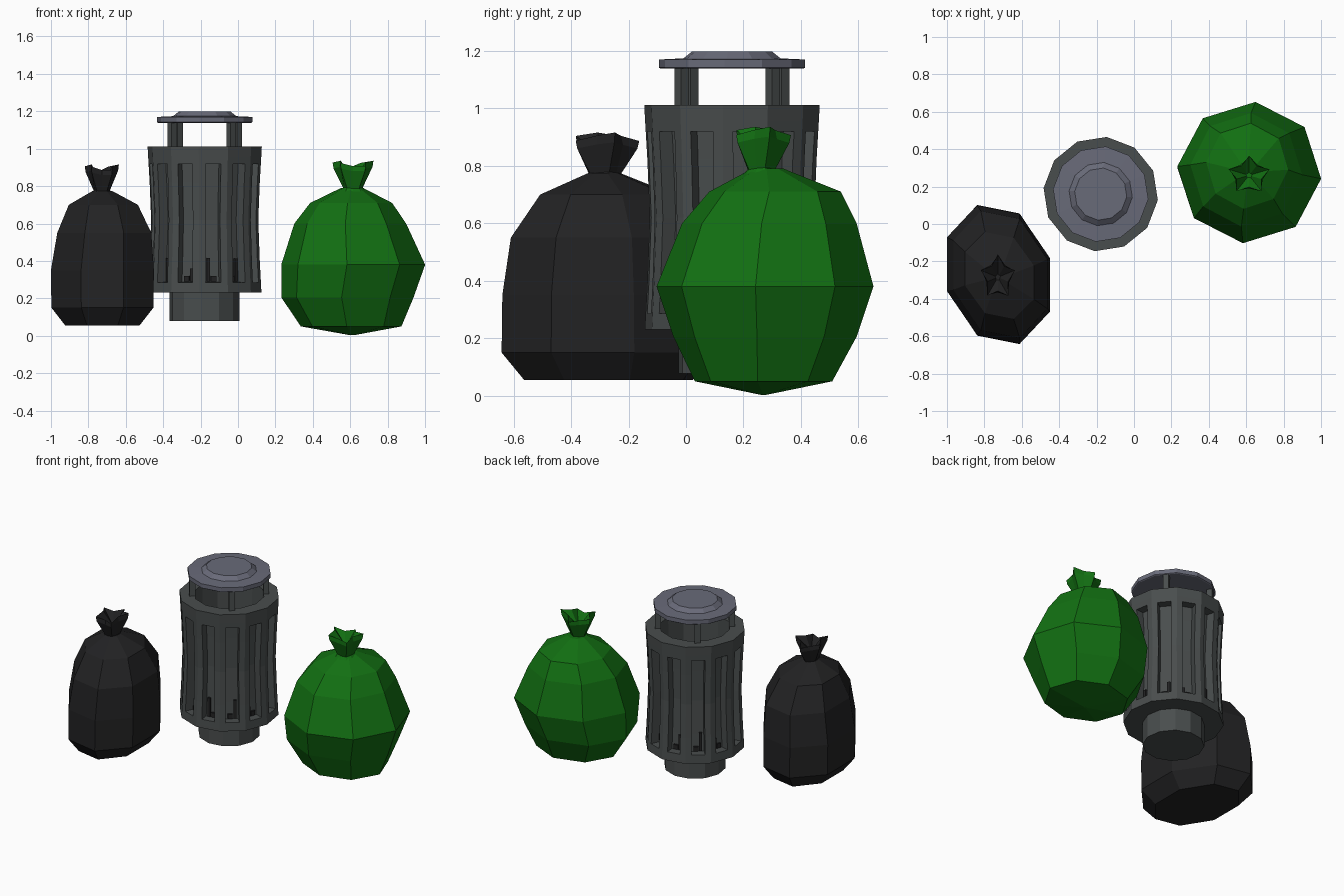
import bpy, bmesh, math, random
from mathutils import Matrix, Vector

random.seed(4)
old = bpy.data.objects.get("Cube")
if old:
    bpy.data.objects.remove(old, do_unlink=True)


def material(name, color):
    m = bpy.data.materials.new(name)
    m.use_nodes = True
    m.diffuse_color = (*color, 1)
    m.node_tree.nodes["Principled BSDF"].inputs["Base Color"].default_value = (*color, 1)
    return m


BIN = material("dark grey metal", (0.066, 0.074, 0.074))
LID = material("blue grey metal", (0.14, 0.145, 0.19))
GREEN = material("green plastic", (0.006, 0.16, 0.006))
BLACK = material("black plastic", (0.016, 0.016, 0.017))


def finish(name, bm, mat):
    mesh = bpy.data.meshes.new(name)
    bm.to_mesh(mesh)
    bm.free()
    mesh.materials.append(mat)
    obj = bpy.data.objects.new(name, mesh)
    bpy.context.collection.objects.link(obj)
    return obj


def loft(rings, sides, turn, shear=0.0, folds=None):
    """Join rings of (z, centre x, centre y, radius x, radius y); returns bmesh and face rows."""
    bm = bmesh.new()
    loops = []
    for r, (z, cx, cy, rx, ry) in enumerate(rings):
        loop = []
        for i in range(sides):
            a = math.radians(turn) + math.tau * i / sides
            k = folds[r] if folds and i % 2 else 1.0
            x, y = rx * k * math.cos(a), ry * k * math.sin(a)
            lift = (1 - folds[r]) * 0.04 * math.sin(2 * a + 1) if folds else 0
            loop.append(bm.verts.new((cx + x, cy + y - shear * x, z + lift)))
        loops.append(loop)
    rows = []
    for lo, hi in zip(loops, loops[1:]):
        rows.append([bm.faces.new((lo[i], lo[(i + 1) % sides], hi[(i + 1) % sides], hi[i]))
                     for i in range(sides)])
    bm.faces.new(loops[0][::-1])
    bm.faces.new(loops[-1])
    bm.normal_update()
    return bm, rows


# Litter bin, twelve-sided
CX, CY, SIDES, TURN = -0.178, 0.16, 12, -6


def turned(name, profile, mat):
    bm, _ = loft([(z, CX, CY, r, r) for r, z in profile], SIDES, TURN)
    return finish(name, bm, mat)


# Waisted body with open top and a recessed slot in each side
body_profile = [(0.305, 0.23), (0.304, 0.25), (0.296, 0.4), (0.288, 0.62), (0.296, 0.82),
                (0.304, 0.955), (0.307, 1.012), (0.215, 1.012), (0.205, 0.3)]
bm, rows = loft([(z, CX, CY, r, r) for r, z in body_profile], SIDES, TURN)
for i in range(SIDES):
    column = [row[i] for row in rows[1:5]]
    bmesh.ops.inset_region(bm, faces=column, thickness=0.036, use_even_offset=True)
    bmesh.ops.inset_region(bm, faces=column, thickness=0.003, depth=-0.055, use_even_offset=True)
finish("bin_body", bm, BIN)

turned("bin_foot", [(0.188, 0.078), (0.188, 0.24)], BIN)
turned("bin_lid", [(0.25, 1.138), (0.256, 1.142), (0.256, 1.17), (0.17, 1.174),
                   (0.14, 1.198)], LID)


def box(bm, angle, radius, z0, z1, depth, width, shift=0.0):
    mat = (Matrix.Translation((CX, CY, 0)) @ Matrix.Rotation(angle, 4, 'Z')
           @ Matrix.Translation((radius, shift, (z0 + z1) / 2))
           @ Matrix.Diagonal((depth, width, z1 - z0, 1)))
    bmesh.ops.create_cube(bm, size=1, matrix=mat)


# Four posts that carry the lid
bm = bmesh.new()
for k in range(4):
    box(bm, math.radians(39 + 90 * k), 0.225, 0.99, 1.14, 0.036, 0.036)
finish("lid_posts", bm, BIN)

# Torn liner scraps that show low in the slots
bm = bmesh.new()
for k in range(SIDES):
    a = math.radians(TURN + 15) + math.tau * k / SIDES
    side = random.choice((-1, 1))
    box(bm, a, 0.24, 0.29, random.uniform(0.34, 0.43), 0.012, 0.018, side * 0.018)
    box(bm, a, 0.24, 0.29, 0.32, 0.012, 0.03, -side * 0.01)
finish("liner_scraps", bm, BLACK)

# Tied bags: a faceted sack with a pleated, flared knot
green_rings = [
    (0.003, 0.61, 0.27, 0.01, 0.01),
    (0.05, 0.605, 0.27, 0.27, 0.24),
    (0.205, 0.585, 0.275, 0.355, 0.32),
    (0.38, 0.616, 0.275, 0.386, 0.379),
    (0.60, 0.60, 0.29, 0.30, 0.305),
    (0.71, 0.605, 0.31, 0.22, 0.23),
    (0.79, 0.61, 0.285, 0.06, 0.055),
]
black_rings = [
    (0.055, -0.725, -0.27, 0.215, 0.30),
    (0.15, -0.725, -0.27, 0.295, 0.378),
    (0.35, -0.725, -0.27, 0.298, 0.375),
    (0.55, -0.715, -0.27, 0.272, 0.345),
    (0.70, -0.72, -0.275, 0.20, 0.235),
    (0.775, -0.725, -0.285, 0.055, 0.055),
]


def bag(name, rings, turn, shear, mat, knot):
    bm, _ = loft(rings, 8, turn, shear)
    finish(name + "_sack", bm, mat)
    x, y, rx, ry, top = knot
    z = rings[-1][0]
    profile = [(z - 0.02, 0.6), (z, 0.48), (top - 0.03, 0.95), (top, 1.0), (z + 0.06, 0.15)]
    bm, _ = loft([(h, x, y, rx * s, ry * s) for h, s in profile], 10, 18, 0,
                 (1, 0.9, 0.7, 0.6, 0.8))
    finish(name + "_knot", bm, mat)


bag("green_bag", green_rings, -5, 0, GREEN, (0.615, 0.26, 0.115, 0.105, 0.92))
bag("black_bag", black_rings, 22.5, 0.2, BLACK, (-0.728, -0.285, 0.096, 0.122, 0.90))
